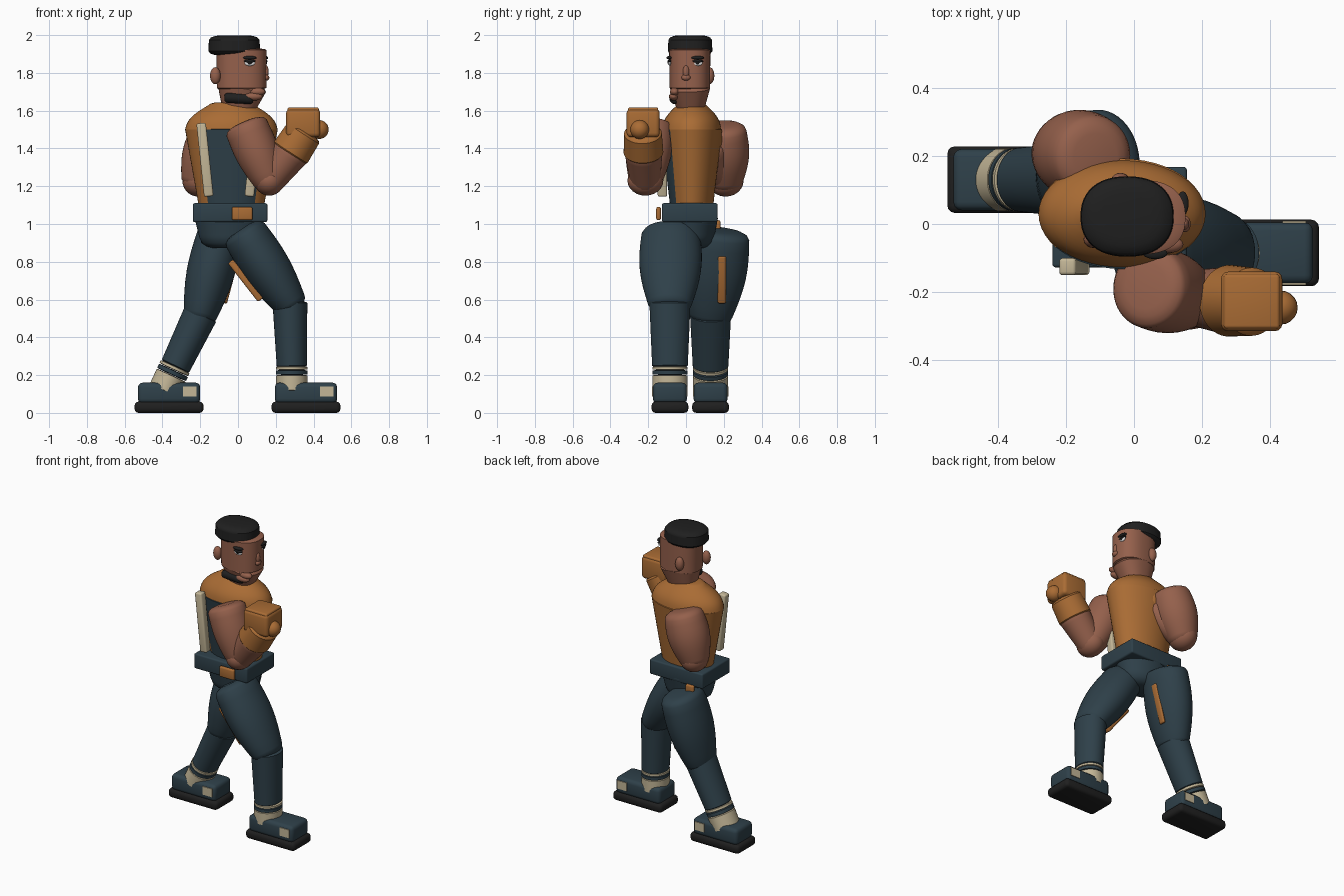
import bpy, bmesh, math
from mathutils import Vector, Matrix

default_cube = bpy.data.objects.get("Cube")
if default_cube:
    bpy.data.objects.remove(default_cube, do_unlink=True)


def material(name, *colour):
    m = bpy.data.materials.new(name)
    m.use_nodes = True
    m.diffuse_color = (*colour, 1)
    m.node_tree.nodes["Principled BSDF"].inputs["Base Color"].default_value = (*colour, 1)
    return m


TEAL = material("dark teal cloth", .028, .052, .068)
ORANGE = material("burnt orange", .4, .15, .035)
SKIN = material("brown skin", .3, .118, .072)
BLACK = material("black", .014, .014, .014)
CREAM = material("cream", .55, .47, .31)
WHITE = material("eye white", .8, .8, .8)


def finish(bm, name, mat):
    bmesh.ops.recalc_face_normals(bm, faces=bm.faces)
    mesh = bpy.data.meshes.new(name)
    bm.to_mesh(mesh)
    bm.free()
    mesh.materials.append(mat)
    mesh.shade_smooth()
    mesh.set_sharp_from_angle(angle=math.radians(35))
    ob = bpy.data.objects.new(name, mesh)
    bpy.context.collection.objects.link(ob)
    return ob


def limb(name, mat, start, end, r_start, r_end, depth=1, bulge=0, cap=.03, power=2):
    """Tapered elliptical tube with domed ends; depth is its y to x ratio."""
    start, end = Vector(start), Vector(end)
    axis = (end - start).normalized()
    side = axis.orthogonal()
    side = Vector((0, 1, 0)) - axis * axis.y
    side.normalize()
    across = side.cross(axis)
    segments, steps = 48, 8
    arc = [math.radians(a) for a in (30, 55, 75)]

    # Ring centres and radii: dome, shaft, dome
    rings = [(start - axis * cap * math.sin(a), r_start * (.4 + .6 * math.cos(a)))
             for a in reversed(arc)]
    for i in range(steps + 1):
        t = i / steps
        radius = r_start + (r_end - r_start) * t + bulge * math.sin(math.pi * t)
        rings.append((start.lerp(end, t), radius))
    rings += [(end + axis * cap * math.sin(a), r_end * (.4 + .6 * math.cos(a))) for a in arc]

    bm = bmesh.new()
    loops = []
    for centre, radius in rings:
        loop = []
        for i in range(segments):
            angle = math.tau * i / segments
            c, s = (math.copysign(abs(w) ** (2 / power), w)
                    for w in (math.cos(angle), math.sin(angle)))
            loop.append(bm.verts.new(centre + radius * (across * c + side * s * depth)))
        loops.append(loop)
    for low, high in zip(loops, loops[1:]):
        for i in range(segments):
            bm.faces.new((low[i - 1], low[i], high[i], high[i - 1]))
    bm.faces.new(loops[0])
    bm.faces.new(loops[-1])
    return finish(bm, name, mat)


def box(name, mat, centre, size, bevel=.01, tilt=0):
    """Box with rounded edges, tilted about the y axis by degrees."""
    bm = bmesh.new()
    bmesh.ops.create_cube(bm, size=1)
    bmesh.ops.scale(bm, vec=size, verts=bm.verts)
    if bevel:
        bmesh.ops.bevel(bm, geom=bm.edges[:], offset=bevel, segments=3, profile=.5, affect='EDGES')
    bm.transform(Matrix.Translation(centre) @ Matrix.Rotation(math.radians(tilt), 4, 'Y'))
    return finish(bm, name, mat)


def ball(name, mat, centre, radii):
    bm = bmesh.new()
    bmesh.ops.create_uvsphere(bm, u_segments=20, v_segments=12, radius=1)
    bm.transform(Matrix.Translation(centre) @ Matrix.Diagonal((*radii, 1)))
    return finish(bm, name, mat)


def build_leg(side, hip, knee, ankle, heel, toe_x):
    """Trouser leg, hem bands, sock and shoe along the joints."""
    limb(side + "_thigh", TEAL, hip, knee, .12, .09, depth=1.3, bulge=.02, cap=.04)
    limb(side + "_shin", TEAL, knee, ankle, .092, .08, depth=1.18, cap=.01)
    ankle, heel = Vector(ankle), Vector(heel)
    for part, mat, begin, stop in (("hem_stripe", CREAM, .05, .15),
                                   ("lower_hem", TEAL, .2, .35),
                                   ("sock", CREAM, .4, 1)):
        limb(f"{side}_{part}", mat, ankle.lerp(heel, begin), ankle.lerp(heel, stop),
             .084, .084, depth=1.1, cap=.003)
    x, y = toe_x - .18, heel.y
    box(side + "_sole", BLACK, (x, y, .03), (.365, .195, .06), bevel=.022)
    box(side + "_shoe", TEAL, (x, y, .105), (.33, .18, .11), bevel=.025)
    box(side + "_shoe_patch", CREAM, (x + .11, y, .113), (.07, .188, .055), bevel=0)


build_leg("front", hip=(.04, -.08, .94), knee=(.275, -.085, .58),
          ankle=(.285, -.085, .25), heel=(.285, -.085, .12), toe_x=.54)
build_leg("rear", hip=(-.1, .18, .93), knee=(-.2, .13, .52),
          ankle=(-.33, .13, .25), heel=(-.39, .13, .12), toe_x=-.185)

# Pelvis, belt and belt tails
limb("pelvis", TEAL, (-.045, .03, .93), (-.045, .03, 1.03), .16, .185, depth=.75, cap=.06)
box("belt", TEAL, (-.042, .02, 1.06), (.395, .295, .1))
box("belt_buckle", ORANGE, (.022, -.145, 1.055), (.11, .025, .07))
box("rear_belt_knot", ORANGE, (-.15, .17, .985), (.06, .025, .07))
box("rear_belt_tail", ORANGE, (-.035, .19, .705), (.02, .045, .26), tilt=15)
box("front_belt_tail", ORANGE, (.04, -.12, .7), (.035, .04, .26), tilt=-38)

# Vest with a dark front panel that widens upwards
waist, chest, collar = (Vector((-.035, .03, z)) for z in (1.08, 1.5, 1.63))
waist_radius, chest_radius = .17, .245
vest = limb("vest", ORANGE, waist, chest, waist_radius, chest_radius, depth=.66, cap=.01)
vest.data.materials.append(TEAL)
for face in vest.data.polygons:
    offset = face.center - waist
    width = waist_radius + (chest_radius - waist_radius) * offset.z / (chest - waist).z
    if offset.y < 0 and abs(offset.x) < .74 * width:
        face.material_index = 1
limb("vest_shoulders", ORANGE, chest, collar, chest_radius, .12, depth=.64, bulge=.03, cap=.015)
for side, x, tilt in (("outer", -.175, -6), ("inner", .08, 6)):
    box(side + "_strap", CREAM, (x, -.125, 1.34), (.05, .05, .39), tilt=tilt)

# Front arm raised in a guard
shoulder, elbow = (.045, -.185, 1.51), (.165, -.215, 1.23)
cuff, wrist = (.28, -.225, 1.38), (.345, -.228, 1.48)
limb("front_upper_arm", SKIN, shoulder, elbow, .115, .085, depth=1.05, bulge=.015)
ball("front_elbow", SKIN, elbow, (.08, .095, .08))
limb("front_forearm", SKIN, elbow, cuff, .08, .1, cap=.05)
limb("front_glove_cuff", ORANGE, cuff, wrist, .105, .1, cap=.02)
box("front_glove_fist", ORANGE, (.345, -.227, 1.535), (.18, .175, .15), bevel=.022)
box("front_glove_knuckles", ORANGE, (.345, -.227, 1.6), (.165, .16, .035))
ball("front_glove_thumb", ORANGE, (.43, -.245, 1.5), (.05, .05, .05))

# Rear arm folded against the body
shoulder, elbow, wrist = (-.125, .2, 1.49), (-.21, .21, 1.23), (-.07, .12, 1.39)
limb("rear_upper_arm", SKIN, shoulder, elbow, .12, .095, bulge=.022, cap=.04)
ball("rear_elbow", SKIN, elbow, (.085, .095, .085))
limb("rear_forearm", SKIN, elbow, wrist, .08, .09, cap=.04)
ball("rear_glove", ORANGE, (-.04, .11, 1.45), (.09, .085, .1))

# Head, ears and flat-topped hair
limb("neck_and_jaw", SKIN, (0, .025, 1.6), (.02, .022, 1.72), .085, .13, depth=.82, power=2.4)
limb("head", SKIN, (.02, .02, 1.72), (.018, .02, 1.92), .131, .133, depth=.82, cap=.01, power=2.4)
limb("hair", BLACK, (-.02, .022, 1.915), (-.02, .022, 1.975), .137, .134, depth=.86, cap=.025,
     power=2.3)
for side, x, y in (("outer", -.12, -.045), ("inner", -.04, .125)):
    ball(side + "_ear", SKIN, (x, y, 1.785), (.028, .025, .045))

# Nose, lips and beard
ball("nose_bridge", SKIN, (.148, 0, 1.805), (.014, .017, .035))
ball("nose_tip", SKIN, (.15, 0, 1.775), (.016, .024, .016))
ball("upper_lip", SKIN, (.1, -.06, 1.7), (.045, .025, .022))
ball("lower_lip", SKIN, (.08, -.065, 1.675), (.05, .025, .022))
limb("chin_beard", BLACK, (-.05, -.06, 1.668), (.06, -.06, 1.662), .027, .027, cap=.022)

# Eyes and brows, one on the cheek side and one on the face side
for side, x, y, on_cheek in (("outer", .062, -.086, True), ("inner", .143, .06, False)):
    for part, mat, z, length, height, depth in (("eye", WHITE, 1.852, .028, .015, .008),
                                                ("iris", BLACK, 1.855, .014, .013, .012),
                                                ("eyelid", BLACK, 1.862, .032, .008, .013),
                                                ("brow", BLACK, 1.88, .036, .01, .017)):
        radii = (length, depth, height) if on_cheek else (depth, length, height)
        ball(f"{side}_{part}", mat, (x, y, z), radii)
